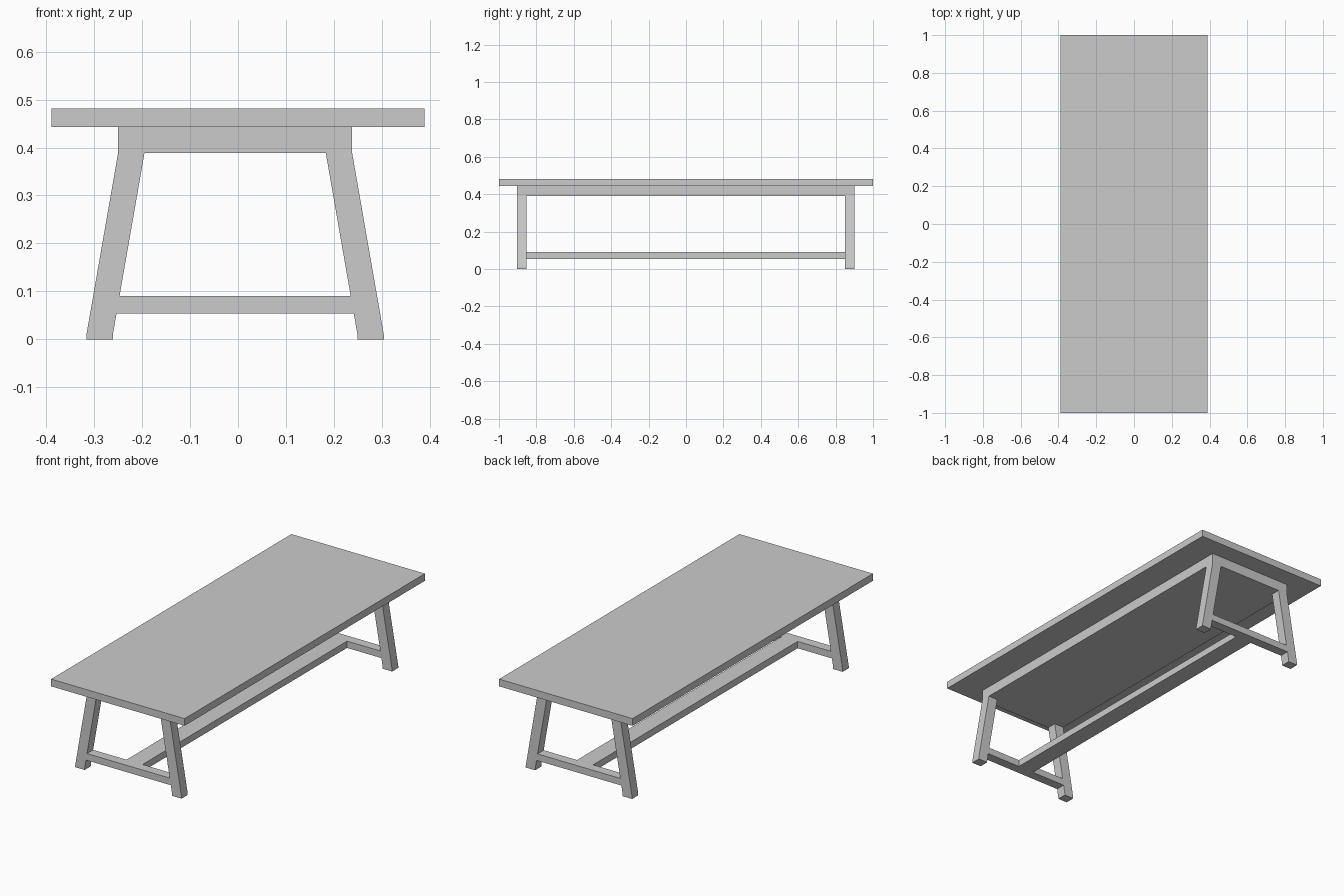
import bpy
import bmesh

cube = bpy.data.objects.get("Cube")
if cube:
    bpy.data.objects.remove(cube, do_unlink=True)

grey = bpy.data.materials.new("light_grey")
grey.use_nodes = True
COLOUR = (0.6, 0.6, 0.6, 1)
grey.diffuse_color = COLOUR
grey.node_tree.nodes["Principled BSDF"].inputs["Base Color"].default_value = COLOUR

BASE_X = -0.006            # the trestle sits slightly off the top's centre
Y_FRONT, Y_BACK = -0.904, 0.9
LEG_DEPTH = 0.051
TOP_BOTTOM, APRON_BOTTOM = 0.443, 0.389
BAR_LOW, BAR_HIGH = 0.054, 0.09


def prism(name, outline, y0, y1):
    """Extrude an outline of (x, z) points from y0 to y1."""
    bm = bmesh.new()
    face = bm.faces.new([bm.verts.new((x, y0, z)) for x, z in outline])
    grown = bmesh.ops.extrude_face_region(bm, geom=[face])["geom"]
    verts = [g for g in grown if isinstance(g, bmesh.types.BMVert)]
    bmesh.ops.translate(bm, verts=verts, vec=(0, y1 - y0, 0))
    bmesh.ops.recalc_face_normals(bm, faces=bm.faces)
    mesh = bpy.data.meshes.new(name)
    bm.to_mesh(mesh)
    bm.free()
    mesh.materials.append(grey)
    obj = bpy.data.objects.new(name, mesh)
    bpy.context.collection.objects.link(obj)
    return obj


def box(name, x0, x1, y0, y1, z0, z1):
    return prism(name, [(x0, z0), (x1, z0), (x1, z1), (x0, z1)], y0, y1)


# Table top and the solid apron under it
box("table_top", -0.389, 0.389, -1, 1, TOP_BOTTOM, 0.481)
box("apron", BASE_X - 0.244, BASE_X + 0.244, Y_FRONT, Y_BACK,
    APRON_BOTTOM, TOP_BOTTOM)

# Splayed leg outline: short upright foot, then a lean towards the apron
LEG = [(0.255, 0), (0.31, 0), (0.31, 0.01),
       (0.244, APRON_BOTTOM), (0.189, APRON_BOTTOM), (0.255, 0.01)]
BAR = [(0.248, BAR_LOW), (0.241, BAR_HIGH)]

for end, y0 in (("front", Y_FRONT), ("back", Y_BACK - LEG_DEPTH)):
    y1 = y0 + LEG_DEPTH
    for side, sign in (("left", 1), ("right", -1)):
        outline = [(BASE_X + sign * x, z) for x, z in LEG]
        prism(f"{end}_{side}_leg", outline, y0, y1)
    # Crossbar with ends cut to the lean of the legs
    outline = [(BASE_X + x, z) for x, z in BAR]
    outline += [(BASE_X - x, z) for x, z in reversed(BAR)]
    prism(f"{end}_crossbar", outline, y0, y1)

# Long stretcher between the crossbars
box("stretcher", BASE_X - 0.047, BASE_X + 0.047,
    Y_FRONT + LEG_DEPTH, Y_BACK - LEG_DEPTH, BAR_LOW, BAR_HIGH)
